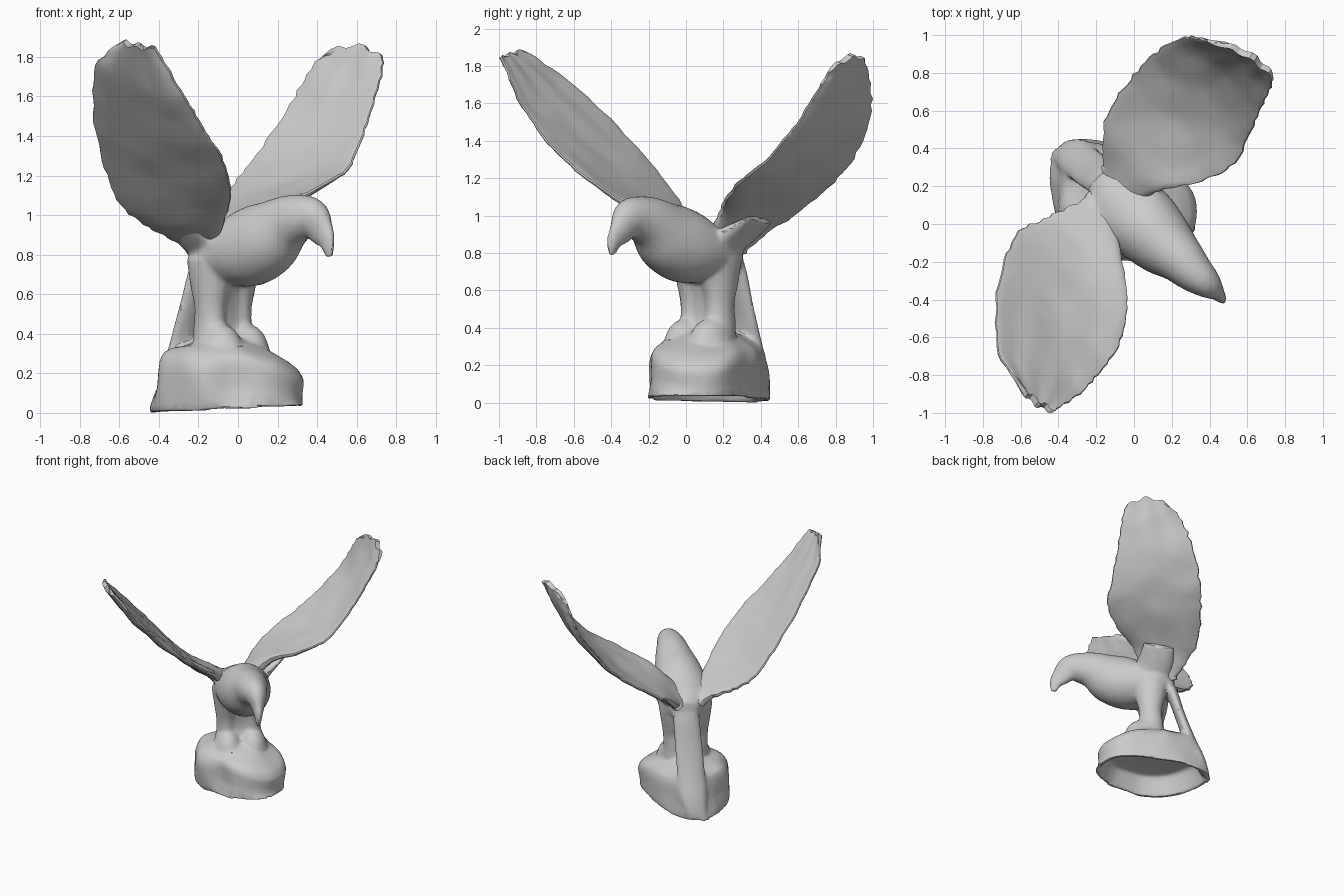
import bpy, bmesh, math, random
from mathutils import Vector, noise

if "Cube" in bpy.data.objects:
    bpy.data.objects.remove(bpy.data.objects["Cube"])

random.seed(4)
SIDE = Vector((0.707, 0.707, 0))          # across the bird, wing to wing
ALONG = Vector((0.707, -0.707, 0))        # tail to beak


def spline(pts, t):
    # Catmull-Rom through any-dimension points, t in 0..1
    n = len(pts) - 1
    i = min(int(t * n), n - 1)
    f = t * n - i
    a, b, c, d = (pts[max(0, min(n, i + k))] for k in (-1, 0, 1, 2))
    return [0.5 * (2 * q + (r - p) * f + (2 * p - 5 * q + 4 * r - s) * f * f
                   + (3 * q - p - 3 * r + s) * f ** 3) for p, q, r, s in zip(a, b, c, d)]


def skin(name, rings):
    # closed solid from equal-length rings of points
    bm = bmesh.new()
    rows = [[bm.verts.new(p) for p in ring] for ring in rings]
    m = len(rows[0])
    for a, b in zip(rows, rows[1:]):
        for k in range(m):
            bm.faces.new((a[k], a[(k + 1) % m], b[(k + 1) % m], b[k]))
    bm.faces.new(rows[0])
    bm.faces.new(rows[-1])
    bmesh.ops.triangulate(bm, faces=[f for f in bm.faces if len(f.verts) > 4])
    bmesh.ops.recalc_face_normals(bm, faces=bm.faces)
    me = bpy.data.meshes.new(name)
    bm.to_mesh(me)
    bm.free()
    ob = bpy.data.objects.new(name, me)
    bpy.context.collection.objects.link(ob)
    return ob


def tube(name, stations, steps=32, sides=24, across=SIDE):
    # elliptical loft; station = x, y, z, half width, half height
    rings = []
    for i in range(steps + 1):
        t = i / steps
        x, y, z, w, h = spline(stations, t)
        tan = (Vector(spline(stations, min(1, t + .02))[:3])
               - Vector(spline(stations, max(0, t - .02))[:3])).normalized()
        side = (across - tan * across.dot(tan)).normalized()
        up = side.cross(tan)
        rings.append([Vector((x, y, z)) + side * w * math.cos(a) + up * h * math.sin(a)
                      for a in (2 * math.pi * k / sides for k in range(sides))])
    return skin(name, rings)


def finish(ob, mods):
    # apply a list of modifiers, then shade
    bpy.ops.object.select_all(action="DESELECT")
    ob.select_set(True)
    bpy.context.view_layer.objects.active = ob
    for kind, settings in mods:
        mod = ob.modifiers.new(kind.lower(), kind)
        for key, val in settings.items():
            setattr(mod, key, val)
        bpy.ops.object.modifier_apply(modifier=mod.name)
    bpy.ops.object.shade_smooth_by_angle(angle=math.radians(25))


def wing(name, lead, trail, camber, bulge, rows=44, m=36):
    # lens-section blade between a leading and a trailing edge, ragged rim
    rings = []
    for i in range(rows + 1):
        v = i / rows
        L, T = Vector(spline(lead, v)), Vector(spline(trail, v))
        mid = lambda s: (Vector(spline(lead, s)) + Vector(spline(trail, s))) / 2
        span = (mid(min(1, v + .03)) - mid(max(0, v - .03))).normalized()
        chord = T - L
        nrm = chord.cross(span).normalized()
        if nrm.z < 0:
            nrm = -nrm
        c = chord.normalized()
        L = L + c * random.uniform(-.006, .006)
        T = T + c * random.uniform(-.01, .01)
        thick = 0.018 + 0.04 * (1 - v) ** 4
        ring = []
        for k in range(m):
            a = 2 * math.pi * k / m
            u = (1 - math.cos(a)) / 2
            p = L.lerp(T, u)
            arch = 4 * u * (1 - u)
            s = math.sin(a)
            p += nrm * (camber * arch * min(1, 3 * v)
                        + thick * math.copysign(abs(s) ** .6, s)
                        + .004 * v * math.sin(u * 20 + 2 * v)
                        + .012 * noise.noise(p * 6))
            p += span * v ** 8 * (bulge * arch + .014 * math.sin(u * 17))
            ring.append(p)
        rings.append(ring)
    finish(skin(name, rings), [("DECIMATE", dict(ratio=.5))])


# Wings
wing("left_wing",
     [(-.1, .02, .84), (-.075, -.16, .95), (-.04, -.33, 1.06), (-.04, -.5, 1.17),
      (-.1, -.68, 1.32), (-.2, -.81, 1.48), (-.3, -.91, 1.65), (-.42, -.99, 1.84)],
     [(-.2, .2, .78), (-.32, .1, .88), (-.47, .03, .95), (-.61, -.04, 1.08),
      (-.69, -.19, 1.28), (-.735, -.42, 1.53), (-.72, -.68, 1.75), (-.6, -.86, 1.88)],
     -.015, .01)
wing("right_wing",
     [(.04, .14, .9), (.18, .19, 1.03), (.37, .23, 1.12), (.53, .32, 1.21),
      (.61, .46, 1.33), (.67, .6, 1.5), (.715, .69, 1.65), (.735, .77, 1.78)],
     [(-.15, .3, .8), (-.17, .42, .91), (-.14, .58, 1.01), (-.04, .74, 1.13),
      (.08, .88, 1.29), (.22, .97, 1.48), (.33, .99, 1.68), (.42, .96, 1.81)],
     -.025, .07)

# Torso, head and hooked beak
body = tube("bird_and_rock", [
    (-.19, .25, .79, .07, .06), (-.13, .19, .79, .16, .12), (-.05, .1, .80, .195, .155),
    (.05, 0, .83, .2, .195), (.15, -.1, .885, .175, .19), (.24, -.18, .955, .135, .145),
    (.31, -.25, .985, .11, .12), (.375, -.305, .98, .085, .105), (.42, -.345, .92, .05, .08),
    (.45, -.38, .865, .03, .055), (.463, -.4, .785, .013, .022)], 50)
parts = [body]

# Shoulders that swell out into the wings
parts.append(tube("shoulder_left", [(-.06, .1, .8, .14, .1), (-.17, .05, .84, .13, .06),
                                    (-.29, -.04, .93, .11, .02)], across=ALONG))
parts.append(tube("shoulder_right", [(-.02, .14, .82, .14, .1), (.02, .27, .89, .14, .06),
                                     (.09, .4, .98, .12, .02)], across=ALONG))

# Legs, the web between them, and the tail running down the rock
for name, x, y in (("leg_left", -.14, .05), ("leg_right", -.01, .18)):
    parts.append(tube(name, [
        (x + .03, y - .03, .26, .13, .17), (x + .03, y - .03, .33, .11, .15),
        (x, y, .42, .075, .1), (x, y, .53, .075, .085), (x, y, .64, .09, .11),
        (x, y, .78, .11, .13)]))
parts.append(tube("leg_web", [(-.08, .12, .25, .1, .12), (-.08, .12, .5, .1, .075),
                              (-.08, .12, .75, .1, .12)]))
parts.append(tube("tail", [
    (-.12, .18, .85, .1, .05), (-.17, .24, .73, .1, .045), (-.22, .28, .53, .105, .04),
    (-.28, .33, .3, .105, .045), (-.33, .37, .15, .1, .045), (-.38, .39, .03, .07, .03)]))

# Rock base, hollow underneath
outline = [(-.44, .39), (-.45, .2), (-.37, -.03), (-.21, -.16), (-.03, -.2), (.12, -.2),
           (.29, -.12), (.335, .05), (.28, .2), (.1, .32), (-.12, .43), (-.32, .45)]
loop = [spline(outline + outline[:1], k / 60)[:2] for k in range(60)]
cx, cy = -.06, .12
levels = [(.17, .3), (.16, .78), (.08, .86), (.0, .92), (.0, 1), (.06, 1.0), (.13, .99),
          (.2, 1.0), (.25, .99), (.29, .93), (.32, .8), (.345, .62), (.37, .45), (.39, .25),
          (.4, .08)]
rings = []
for i, (z, s) in enumerate(levels):
    ring = []
    for x, y in loop:
        p = Vector((cx + (x - cx) * s, cy + (y - cy) * s, z))
        if i > 4:                                  # rear leans in, sides are lumpy
            rear = max(0, (y - cy) - (x - cx)) * .7 / .45
            p += Vector((.07, -.04, 0)) * rear * min(1, z / .25) * s
            out = Vector((x - cx, y - cy, 0)).normalized()
            p += out * .04 * s * noise.noise(Vector((x * 5, y * 5, z * 3)))
            k = min(1, max(0, (z - .1) / .15))
            p.z += k * (.03 * noise.noise(Vector((p.x * 5, p.y * 5, 1)))
                        - .07 * max(0, p.x) / .33)
        elif z == 0:                               # uneven rim, higher at the front
            p.z = max(0, .035 * (x + .45) / .8
                      + .006 * noise.noise(Vector((x, y, 0)) * 9))
        ring.append(p)
    rings.append(ring)
parts.append(skin("rock_base", rings))

# Fuse body, legs, tail and rock into one carved piece
bpy.ops.object.select_all(action="DESELECT")
for p in parts:
    p.select_set(True)
bpy.context.view_layer.objects.active = body
bpy.ops.object.join()
finish(body, [("REMESH", dict(mode="VOXEL", voxel_size=.012)),
              ("SMOOTH", dict(iterations=10, factor=.5)),
              ("DECIMATE", dict(ratio=.12))])
